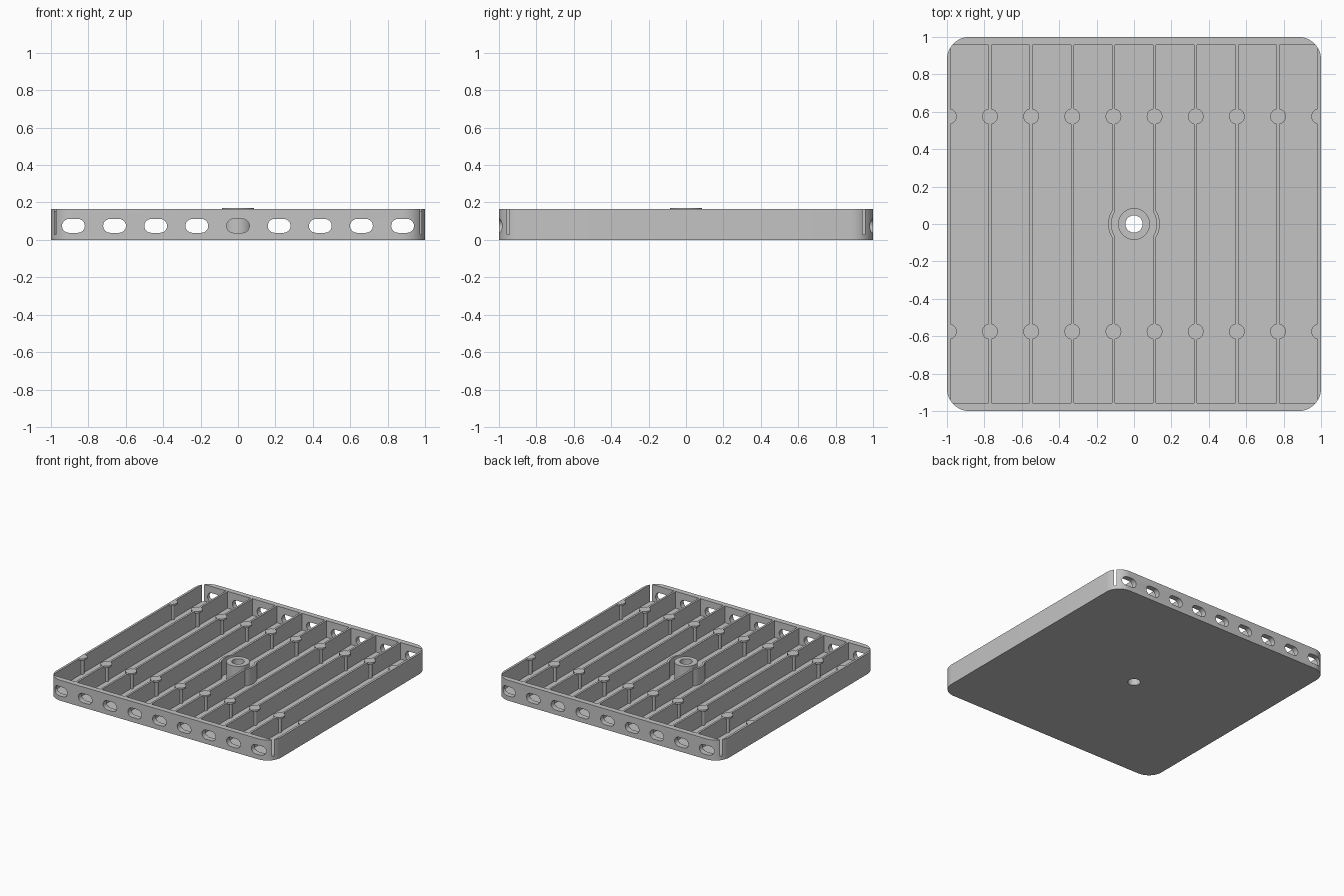
import bpy, bmesh
from math import pi, sin, cos, radians

cube = bpy.data.objects.get("Cube")
if cube:
    bpy.data.objects.remove(cube, do_unlink=True)

HEIGHT, FLOOR = 0.165, 0.03
PITCH, RIB = 0.22, 0.016        # cell spacing and rib thickness
HALF_CELL = (PITCH - RIB) / 2
CELL_END = 0.957                # inner face of the end walls
BORE = 0.046

grey = bpy.data.materials.new("grey")
grey.use_nodes = True
colour = (0.55, 0.55, 0.55, 1)
grey.diffuse_color = colour
grey.node_tree.nodes["Principled BSDF"].inputs["Base Color"].default_value = colour


def arc(cx, cy, r, start, end, n=12):
    """Points along an arc, angles in degrees."""
    angles = [radians(start + (end - start) * i / n) for i in range(n + 1)]
    return [(cx + r * cos(a), cy + r * sin(a)) for a in angles]


def circle(cx, cy, r, n=32):
    return arc(cx, cy, r, 0, 360, n)[:-1]


def prisms(name, parts, along_y=False):
    """One object from (outline, low, high) extrusions."""
    bm = bmesh.new()
    for outline, low, high in parts:
        def ring(h):
            return [bm.verts.new((u, h, v) if along_y else (u, v, h)) for u, v in outline]
        bottom, top = ring(low), ring(high)
        bm.faces.new(bottom)
        bm.faces.new(top)
        for i in range(len(outline)):
            j = (i + 1) % len(outline)
            bm.faces.new((bottom[i], bottom[j], top[j], top[i]))
    bmesh.ops.recalc_face_normals(bm, faces=bm.faces)
    mesh = bpy.data.meshes.new(name)
    bm.to_mesh(mesh)
    bm.free()
    mesh.materials.append(grey)
    obj = bpy.data.objects.new(name, mesh)
    bpy.context.collection.objects.link(obj)
    return obj


def cut(obj, cutters):
    """Subtract the cutters and bake the result."""
    for cutter in cutters:
        mod = obj.modifiers.new("cut", "BOOLEAN")
        mod.operation, mod.solver, mod.object = "DIFFERENCE", "EXACT", cutter
    graph = bpy.context.evaluated_depsgraph_get()
    mesh = bpy.data.meshes.new_from_object(obj.evaluated_get(graph))
    obj.modifiers.clear()
    obj.data = mesh


def side(x, bulge):
    """Right-hand edge of a cell, upward, bowed around the hub."""
    bow = [(x, -0.095)] + arc(0, 0, bulge, -34, 34, 16) + [(x, 0.095)]
    return [(x, -CELL_END)] + bow + [(x, CELL_END)]


def flip(points):
    return [(-x, y) for x, y in reversed(points)]


def cell(i):
    """Outline of one channel; the middle three follow the hub."""
    left, right = i * PITCH - HALF_CELL, i * PITCH + HALF_CELL
    if i == 0:
        edge = side(right, 0.121)
        return edge + flip(edge)
    if abs(i) == 1:
        edge = [(PITCH + HALF_CELL, -CELL_END), (PITCH + HALF_CELL, CELL_END)]
        outline = edge + side(PITCH - HALF_CELL, 0.138)[::-1]
        return outline if i == 1 else flip(outline)
    return [(left, -CELL_END), (right, -CELL_END), (right, CELL_END), (left, CELL_END)]


def slot(i):
    """Stadium-shaped opening in the end walls."""
    x, z, r, half = i * PITCH, 0.075, 0.037, 0.024
    return arc(x + half, z, r, -90, 90) + arc(x - half, z, r, 90, 270)


# Tray: rounded block with channels, end slots and centre bore removed
R = 0.12
corners = [(1, 1), (-1, 1), (-1, -1), (1, -1)]
body = [p for k, (sx, sy) in enumerate(corners)
        for p in arc(sx * (1 - R), sy * (1 - R), R, 90 * k, 90 * k + 90)]
tray = prisms("tray", [(body, 0, HEIGHT)])
cells = prisms("cell_cutter", [(cell(i), FLOOR, HEIGHT + 0.1) for i in range(-4, 5)])
slots = prisms("slot_cutter", [(slot(i), -1.1, 1.1) for i in range(-4, 5)], True)
bore = prisms("bore_cutter", [(circle(0, 0, BORE), -0.1, 0.3)])
cut(tray, [cells, slots, bore])

# Centre hub
hub = prisms("centre_hub", [(circle(0, 0, 0.085, 48), FLOOR - 0.01, HEIGHT + 0.005)])
cut(hub, [bore])

for cutter in (cells, slots, bore):
    bpy.data.objects.remove(cutter, do_unlink=True)


def clipped(x, y, r):
    """Circle trimmed so that it stays within the side walls."""
    return [(max(-0.997, min(0.997, u)), v) for u, v in circle(x, y, r)]


# Flat-headed pins along the ribs and side walls
stems, heads = [], []
for k in range(10):
    x = (k - 4.5) * PITCH
    for y in (-0.575, 0.575):
        stems.append((clipped(x, y, 0.02), FLOOR - 0.01, HEIGHT - 0.005))
        heads.append((clipped(x, y, 0.042), HEIGHT - 0.014, HEIGHT))
pin_stems = prisms("pin_stems", stems)
pin_heads = prisms("pin_heads", heads)

# Smooth the curved walls, keep edges crisp
bpy.ops.object.select_all(action="DESELECT")
for obj in (tray, hub, pin_stems, pin_heads):
    obj.select_set(True)
bpy.context.view_layer.objects.active = tray
bpy.ops.object.shade_smooth_by_angle(angle=radians(30))
